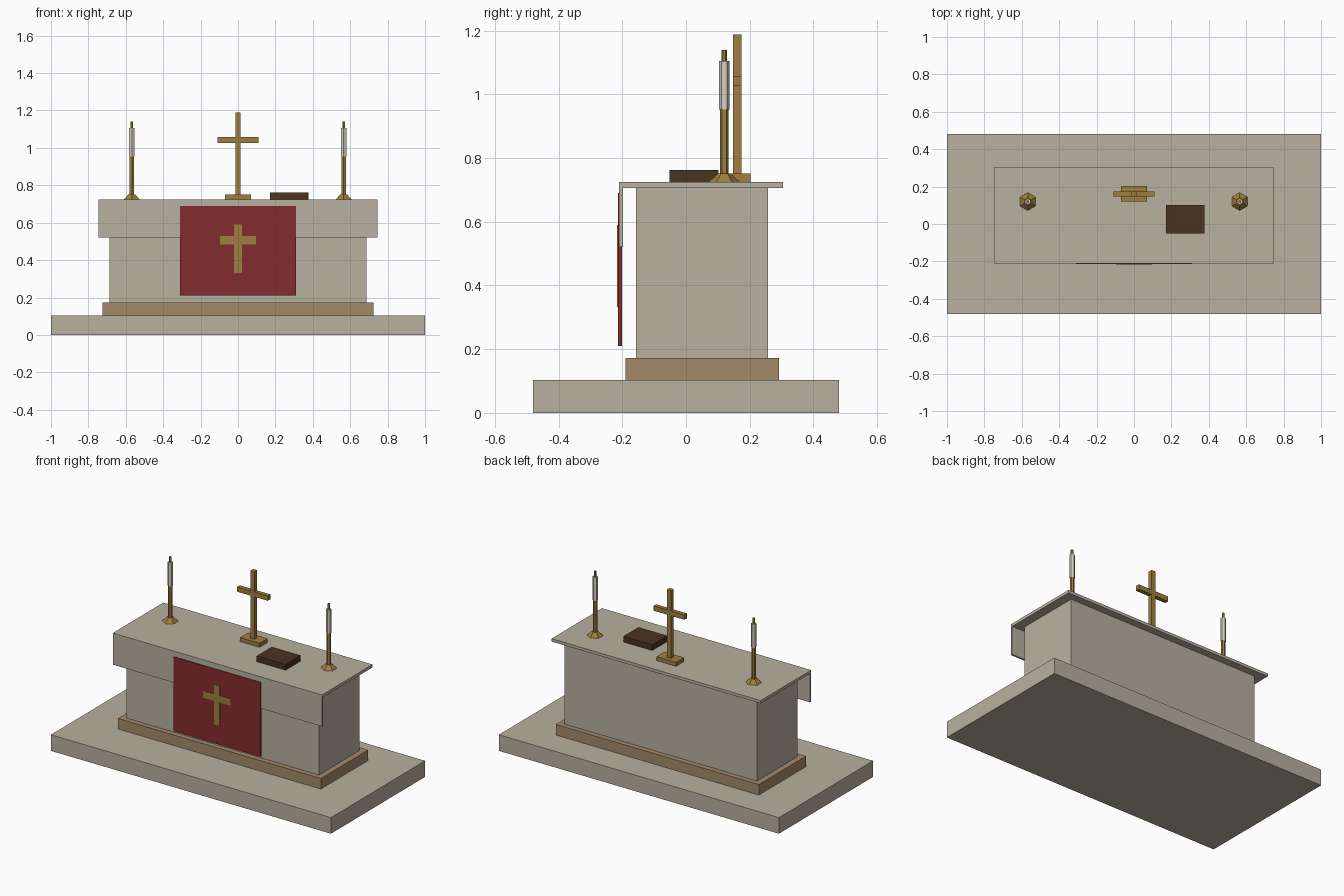
import bpy
import bmesh

if "Cube" in bpy.data.objects:
    bpy.data.objects.remove(bpy.data.objects["Cube"])


def linear(c):
    c /= 255
    return c / 12.92 if c <= 0.04045 else ((c + 0.055) / 1.055) ** 2.4


def material(name, r, g, b):
    mat = bpy.data.materials.new(name)
    mat.use_nodes = True
    colour = (linear(r), linear(g), linear(b), 1)
    mat.diffuse_color = colour
    mat.node_tree.nodes["Principled BSDF"].inputs["Base Color"].default_value = colour
    return mat


stone = material("pale stone", 184, 177, 160)
tan = material("tan stone", 163, 138, 106)
red = material("dark red cloth", 132, 44, 46)
gold = material("aged gold", 158, 127, 62)
leather = material("brown leather", 74, 51, 35)
wax = material("candle wax", 212, 207, 194)


def finish(name, bm, mat):
    bmesh.ops.recalc_face_normals(bm, faces=bm.faces)
    mesh = bpy.data.meshes.new(name)
    bm.to_mesh(mesh)
    bm.free()
    mesh.materials.append(mat)
    obj = bpy.data.objects.new(name, mesh)
    bpy.context.collection.objects.link(obj)
    return obj


def box(name, mat, xs, ys, zs):
    """Box spanning the given ranges on each axis."""
    bm = bmesh.new()
    bmesh.ops.create_cube(bm, size=1)
    for v in bm.verts:
        v.co = [r[0] if c < 0 else r[1] for c, r in zip(v.co, (xs, ys, zs))]
    return finish(name, bm, mat)


def hexagon(name, mat, x, y, z0, z1, r0, r1):
    """Six-sided upright cylinder or tapered cone."""
    bm = bmesh.new()
    bmesh.ops.create_cone(bm, cap_ends=True, segments=6,
                          radius1=r0, radius2=r1, depth=z1 - z0)
    bmesh.ops.translate(bm, verts=bm.verts, vec=(x, y, (z0 + z1) / 2))
    return finish(name, bm, mat)


def mid(half):
    return (-half, half)


# Platform, plinth and altar body
box("platform", stone, mid(1), mid(0.48), (0, 0.104))
box("plinth", tan, mid(0.725), (-0.19, 0.292), (0.104, 0.172))
box("altar_body", stone, mid(0.688), (-0.157, 0.258), (0.172, 0.706))

# Altar top with the cloth hanging over the front
TOP = 0.725
box("altar_top", stone, mid(0.747), (-0.21, 0.305), (0.706, TOP))
box("front_cloth_drop", stone, mid(0.747), (-0.21, -0.198), (0.521, 0.706))

# Red hanging with its gold cross
box("red_hanging", red, mid(0.31), (-0.214, -0.201), (0.21, 0.69))
box("hanging_cross_upright", gold, mid(0.021), (-0.217, -0.213), (0.332, 0.59))
box("hanging_cross_bar", gold, mid(0.097), (-0.217, -0.213), (0.484, 0.528))

# Standing cross
box("cross_foot", gold, mid(0.07), (0.12, 0.202), (TOP, 0.751))
box("cross_upright", gold, mid(0.0135), (0.147, 0.174), (0.751, 1.188))
box("cross_bar", gold, mid(0.11), (0.147, 0.174), (1.026, 1.057))

# Book
box("book", leather, (0.17, 0.376), (-0.052, 0.102), (TOP, 0.762))

# Pair of candlesticks
for side, x in (("left", 0.565), ("right", -0.568)):
    y = 0.12
    hexagon(side + "_candle_foot", gold, x, y, TOP, 0.752, 0.048, 0.02)
    hexagon(side + "_candle_stem", gold, x, y, 0.752, 0.953, 0.013, 0.013)
    hexagon(side + "_candle", wax, x, y, 0.953, 1.105, 0.016, 0.016)
    hexagon(side + "_candle_tip", gold, x, y, 1.105, 1.14, 0.008, 0.008)
